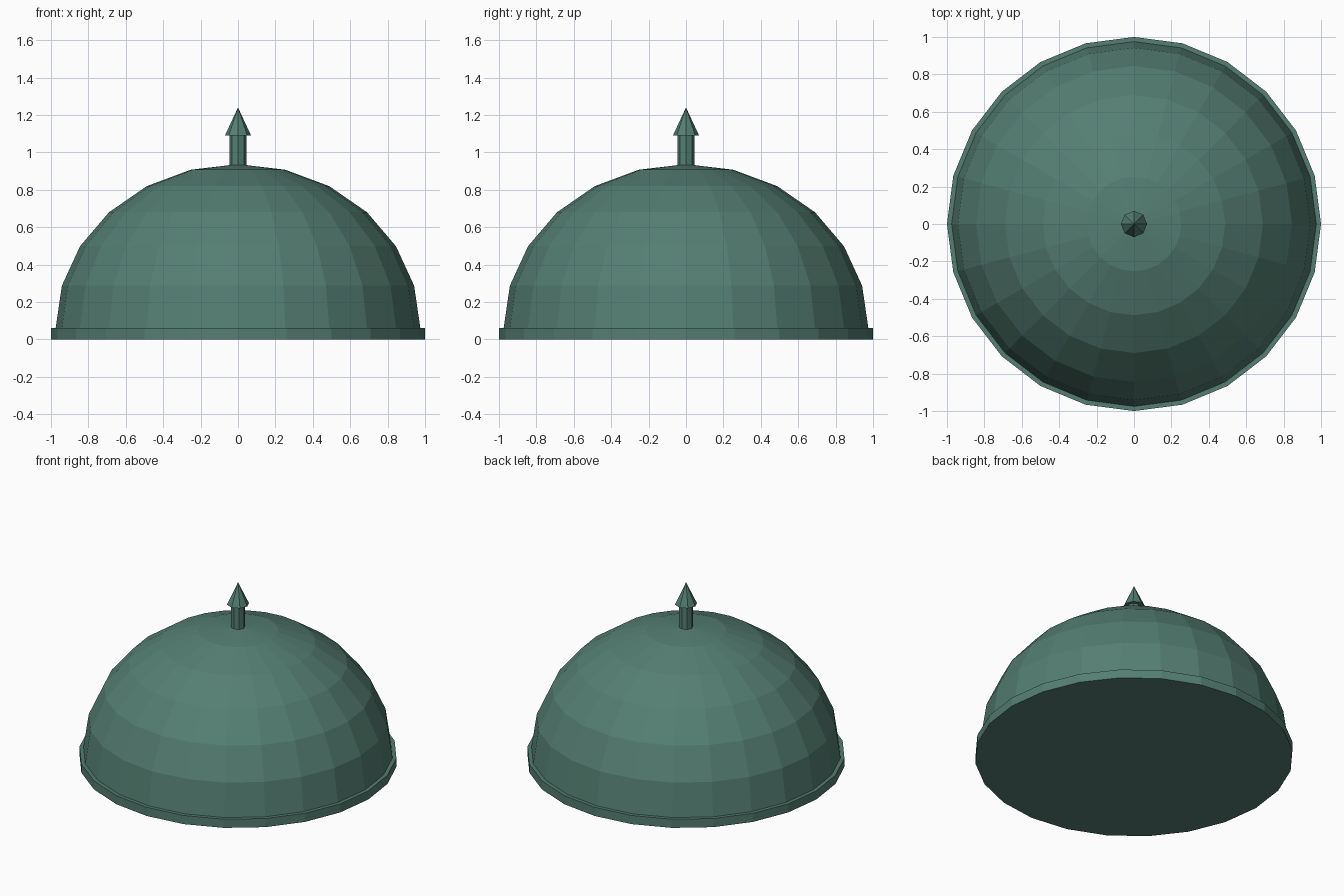
import bpy, bmesh
from math import sin, cos, pi, radians

if "Cube" in bpy.data.objects:
    bpy.data.objects.remove(bpy.data.objects["Cube"])

mat = bpy.data.materials.new("green_patina")
mat.diffuse_color = (0.09, 0.21, 0.17, 1)
mat.use_nodes = True
mat.node_tree.nodes["Principled BSDF"].inputs["Base Color"].default_value = mat.diffuse_color


def lathe(name, profile, sides):
    """Revolve (radius, z) points around z; radius 0 makes a tip, open ends are capped."""
    bm = bmesh.new()
    rings = []
    for r, z in profile:
        n = sides if r > 0 else 1
        rings.append([bm.verts.new((r * cos(2 * pi * i / sides), r * sin(2 * pi * i / sides), z))
                      for i in range(n)])
    for a, b in zip(rings, rings[1:]):
        for i in range(sides):
            j = (i + 1) % sides
            if len(b) == 1:
                bm.faces.new((a[i], a[j], b[0]))
            else:
                bm.faces.new((a[i], a[j], b[j], b[i]))
    for ring in (rings[0], rings[-1]):
        if len(ring) > 1:
            bm.faces.new(ring)
    bmesh.ops.recalc_face_normals(bm, faces=bm.faces)
    mesh = bpy.data.meshes.new(name)
    bm.to_mesh(mesh)
    bm.free()
    mesh.materials.append(mat)
    obj = bpy.data.objects.new(name, mesh)
    bpy.context.collection.objects.link(obj)
    return obj


# Base rim
lathe("base_rim", [(1, 0), (1, 0.06)], 24)

# Slightly flattened half-sphere dome
R, H, Z0 = 0.975, 0.877, 0.06
dome = [(R * cos(radians(a)), Z0 + H * sin(radians(a))) for a in range(0, 90, 15)]
lathe("dome", dome + [(0, Z0 + H)], 24)

# Finial: shaft and pointed tip
lathe("finial_shaft", [(0.045, 0.92), (0.045, 1.09)], 8)
lathe("finial_tip", [(0.07, 1.09), (0, 1.24)], 8)
